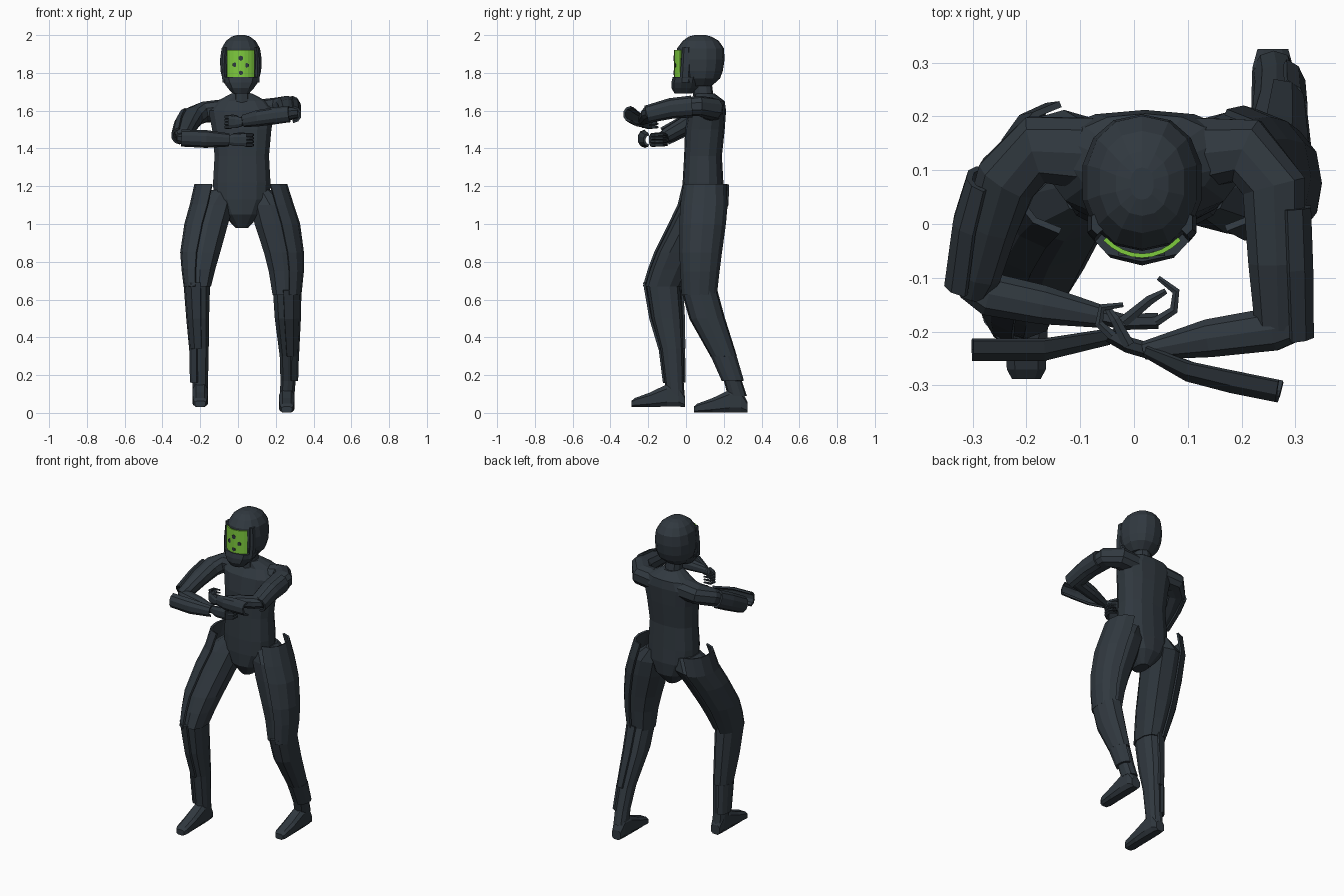
import bpy, bmesh, math
from mathutils import Vector as V


def material(name, rgb):
    m = bpy.data.materials.new(name)
    m.diffuse_color = (*rgb, 1)
    return m


SUIT = material("dark_slate", (0.030, 0.040, 0.050))
GREEN = material("visor_green", (0.21, 0.60, 0.048))


def loft(name, rings, ref=(0, 1, 0), axis=None, n=10, arc=None, thick=0.012, mat=SUIT, p=0.85):
    """Skin elliptical rings (x, y, z, a, b). arc=(centre, half angle) in degrees makes an open shell."""
    bm = bmesh.new()
    pts = [V(r[:3]) for r in rings]
    rows = []
    for i, r in enumerate(rings):
        t = V(axis) if axis else (pts[min(i + 1, len(pts) - 1)] - pts[max(i - 1, 0)]).normalized()
        u = V(ref).cross(t).normalized()
        w = t.cross(u)
        row = []
        for k in range(n):
            if arc:
                ang = math.radians(arc[0] - arc[1] + 2 * arc[1] * k / (n - 1))
            else:
                ang = 2 * math.pi * (k + 0.5) / n
            c, s = math.cos(ang), math.sin(ang)
            c, s = [math.copysign(abs(q) ** p, q) for q in (c, s)]
            row.append(bm.verts.new(pts[i] + u * r[3] * c + w * r[4] * s))
        rows.append(row)
    for lo, hi in zip(rows, rows[1:]):
        for k in range(n - 1 if arc else n):
            j = (k + 1) % n
            bm.faces.new((lo[k], lo[j], hi[j], hi[k]))
    if not arc:
        bm.faces.new(rows[0][::-1])
        bm.faces.new(rows[-1])
    bmesh.ops.recalc_face_normals(bm, faces=bm.faces)
    me = bpy.data.meshes.new(name)
    bm.to_mesh(me)
    bm.free()
    me.materials.append(mat)
    ob = bpy.data.objects.new(name, me)
    bpy.context.collection.objects.link(ob)
    if arc:
        mod = ob.modifiers.new("thickness", 'SOLIDIFY')
        mod.thickness, mod.offset = thick, 0
    return ob


UP = (0, 0, 1)

# Torso and neck
loft("torso", [(.02, .085, .98, .035, .055), (.02, .09, 1.05, .1, .105), (.02, .092, 1.13, .152, .112),
               (.02, .09, 1.22, .155, .108), (.02, .09, 1.36, .147, .1), (.02, .1, 1.5, .16, .105),
               (.02, .112, 1.6, .18, .1), (.02, .125, 1.65, .135, .08), (.02, .1, 1.69, .058, .052)],
     axis=UP, n=14, p=.8)
loft("neck", [(.02, .095, 1.64, .05, .055), (.018, .085, 1.76, .045, .05)], axis=UP)

# Helmet with chin guard, cheek strips and visor
loft("helmet", [(.015, .075, 1.73, .065, .06), (.015, .075, 1.77, .1, .105), (.015, .075, 1.81, .11, .12),
                (.015, .077, 1.87, .113, .127), (.015, .077, 1.93, .104, .124), (.015, .078, 1.97, .08, .095),
                (.015, .075, 1.992, .05, .06), (.015, .075, 2.0, .022, .03)], axis=UP, n=14, p=.9)
loft("chin_guard", [(.015, -.015, 1.69, .045, .045), (.015, -.002, 1.72, .073, .075),
                    (.015, .005, 1.75, .095, .082), (.015, .01, 1.778, .105, .08)], axis=UP, p=.9)
for s in (-1, 1):
    loft("cheek_strip", [(.015 + s * .086, -.005, 1.75, .013, .03), (.015 + s * .089, 0, 1.83, .014, .028),
                         (.015 + s * .083, .002, 1.935, .012, .022)], axis=UP, n=6)
loft("visor", [(.015, .075, z, .108, .134) for z in (1.755, 1.922)], axis=UP, n=9,
     arc=(-90, 40), thick=.008, mat=GREEN, p=1)
for x, z, r in ((.015, 1.878, .014), (-.018, 1.843, .013), (.046, 1.84, .013), (.015, 1.8, .012)):
    y = .075 - .134 * math.sqrt(1 - ((x - .015) / .108) ** 2)
    loft("visor_spot", [(x, y - .006, z, r, r), (x, y + .002, z, r, r)], ref=UP, n=6, p=1)

# Legs: thigh and shin rings, guard top ring and foot heel position for each side
LEGS = {
    "left": (-1, [(-.085, .1, 1.18, .055, .085), (-.13, .09, 1.1, .11, .122), (-.158, .035, 1.0, .11, .115),
                  (-.19, -.045, .85, .1, .11), (-.2, -.085, .76, .083, .104), (-.206, -.12, .67, .066, .095)],
             [(-.208, -.122, .69, .063, .088), (-.205, -.1, .5, .054, .08), (-.2, -.075, .34, .047, .06),
              (-.2, -.062, .16, .043, .05), (-.2, -.057, .09, .04, .05)],
             (-.105, .105, 1.21, .12, .12), (-.2, 0, .03)),
    "right": (1, [(.125, .1, 1.18, .055, .085), (.17, .095, 1.1, .11, .112), (.198, .088, 1.0, .115, .11),
                  (.233, .077, .85, .1, .1), (.246, .074, .75, .087, .09), (.25, .07, .625, .07, .08)],
              [(.25, .07, .65, .068, .078), (.255, .112, .5, .063, .08), (.265, .2, .3, .046, .058),
               (.265, .248, .17, .042, .048), (.26, .272, .09, .04, .05)],
              (.14, .1, 1.21, .115, .11), (.258, .33, 0)),
}


def grow(r, g):
    return (*r[:3], r[3] + g, r[4] + g)


for side, (s, thigh, shin, top, foot) in LEGS.items():
    out = 0 if s > 0 else 180
    loft(side + "_thigh", thigh, axis=UP)
    loft(side + "_shin", shin, axis=UP)
    loft(side + "_thigh_guard", [top] + [grow(r, .01) for r in thigh[1:]], axis=UP, n=7, arc=(out, 78))
    loft(side + "_shin_guard", [grow(r, g) for r, g in zip(shin, (.012, .009, .006))], axis=UP, n=7,
         arc=(out, 95))
    loft(side + "_ankle_cuff", [grow(r, .007) for r in shin[2:4]], axis=UP, n=6, arc=(out, 75))
    fx, fy, fz = foot
    loft(side + "_foot", [(fx, fy + d, fz + h / 2, w, h / 2) for d, h, w in
                          ((-.005, .06, .03), (-.04, .13, .04), (-.1, .125, .042),
                           (-.19, .08, .042), (-.27, .05, .038), (-.288, .035, .028))],
         ref=UP, axis=(0, -1, 0), n=8, p=.6)

# Arms folded in front of the chest
loft("left_upper_arm", [(-.08, .13, 1.6, .07, .06), (-.18, .138, 1.592, .066, .056),
                        (-.235, .085, 1.57, .06, .053), (-.265, 0, 1.525, .052, .048),
                        (-.29, -.09, 1.475, .046, .042), (-.3, -.13, 1.455, .03, .03)], ref=UP)
loft("left_forearm", [(-.31, -.11, 1.452, .03, .028), (-.27, -.13, 1.452, .042, .036),
                      (-.17, -.15, 1.448, .038, .034), (-.06, -.172, 1.445, .022, .024)], ref=UP)
loft("right_upper_arm", [(.12, .13, 1.6, .07, .06), (.21, .135, 1.61, .064, .06), (.26, .07, 1.625, .062, .054),
                         (.265, -.07, 1.615, .055, .046), (.268, -.19, 1.585, .045, .038)], ref=UP)
loft("right_forearm", [(.31, -.185, 1.59, .03, .03), (.26, -.195, 1.585, .042, .038),
                       (.14, -.212, 1.565, .037, .035), (.02, -.235, 1.545, .018, .024)], ref=UP)

# Arm guards along the limbs
loft("left_upper_arm_guard", [(-.262, .08, 1.565, .045, .05), (-.282, 0, 1.525, .05, .05),
                              (-.298, -.115, 1.465, .05, .045)], ref=UP, n=6, arc=(180, 80))
loft("right_upper_arm_guard", [(.27, .03, 1.622, .055, .053), (.274, -.08, 1.612, .055, .05),
                               (.28, -.21, 1.58, .05, .042)], ref=UP, n=6, arc=(0, 80))
loft("left_forearm_guard", [(-.3, -.205, 1.455, .045, .04), (-.17, -.205, 1.45, .045, .042),
                            (-.05, -.19, 1.445, .03, .03)], ref=UP, n=6, arc=(180, 80))
loft("right_forearm_guard", [(.03, -.225, 1.545, .02, .028), (.11, -.25, 1.56, .04, .038),
                             (.19, -.265, 1.572, .046, .04), (.275, -.282, 1.582, .046, .038)],
     ref=UP, n=6, arc=(180, 80))

# Hands: palm, curled fingers and thumb
HANDS = {
    "left": ([(-.06, -.172), (-.02, -.182), (.045, -.18)],
             [(.04, -.182), (.074, -.16), (.078, -.125), (.045, -.1)], 1.445),
    "right": ([(.025, -.235), (-.01, -.225), (-.045, -.205)],
              [(-.04, -.208), (-.065, -.185), (-.06, -.155), (-.02, -.15)], 1.54),
}
for side, (palm, finger, z) in HANDS.items():
    loft(side + "_palm", [(x, y, z, .016, b) for (x, y), b in zip(palm, (.022, .034, .036))], ref=UP, n=8)
    for i in range(4):
        h = z - .027 + i * .018
        loft(side + "_finger", [(x, y, h, r, r) for (x, y), r in zip(finger, (.01, .009, .008, .005))],
             ref=UP, n=6)
    (ax, ay), (bx, by) = palm[1], finger[2]
    loft(side + "_thumb", [(ax, ay, z + .025, .012, .012), ((ax + bx) / 2, (ay + by) / 2 + .012, z + .03, .01, .01),
                           (bx * .8 + ax * .2, by, z + .022, .006, .006)], ref=UP, n=6)
